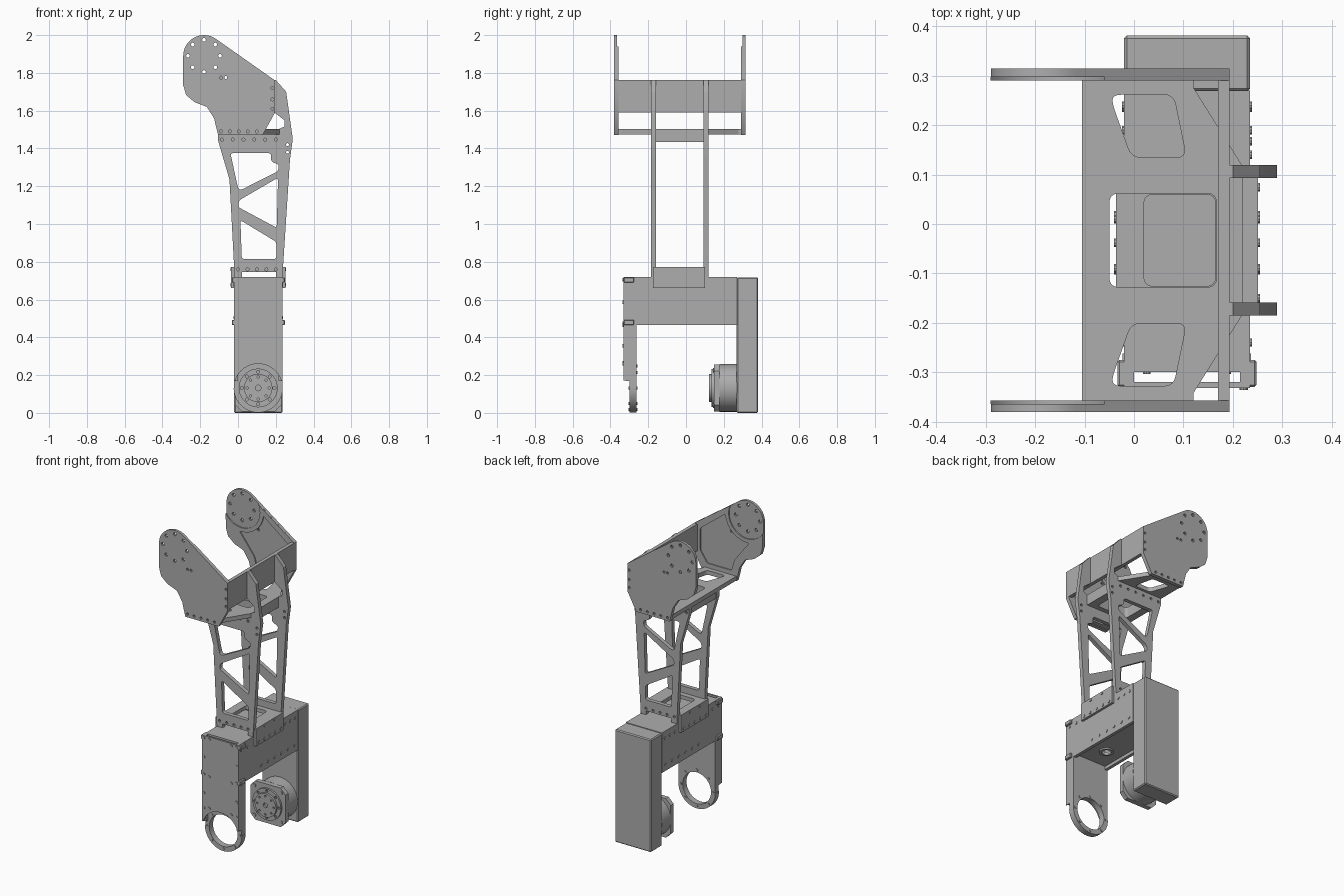
import bpy, bmesh
from math import sin, cos, radians, pi
from mathutils import Matrix, Vector

if "Cube" in bpy.data.objects:
    bpy.data.objects.remove(bpy.data.objects["Cube"])

grey = bpy.data.materials.new("machined grey")
grey.use_nodes = True
grey.diffuse_color = (0.42, 0.42, 0.42, 1)
grey.node_tree.nodes["Principled BSDF"].inputs["Base Color"].default_value = (0.42, 0.42, 0.42, 1)

YC = -0.033            # middle of the upper frame
HX, HZ = 0.107, 0.132  # lower joint axis
TX, TZ = -0.18, 1.89   # upper joint axis


def finish(name, mesh):
    mesh.materials.clear()
    mesh.materials.append(grey)
    obj = bpy.data.objects.new(name, mesh)
    bpy.context.collection.objects.link(obj)
    bpy.ops.object.select_all(action='DESELECT')
    obj.select_set(True)
    bpy.context.view_layer.objects.active = obj
    bpy.ops.object.shade_smooth_by_angle(angle=radians(30))
    return obj


def arc(cx, cz, r, a0, a1, n=16):
    angles = [radians(a0 + (a1 - a0) * i / n) for i in range(n + 1)]
    return [(cx + r * cos(a), cz + r * sin(a)) for a in angles]


def circle(cx, cz, r, n=32):
    return arc(cx, cz, r, 0, 360, n)[:-1]


def ring_of(cx, cz, radius, count, r):
    return [circle(x, z, r, 10) for x, z in circle(cx, cz, radius, count)]


def row(x0, x1, z, count, r=0.008):
    return [circle(x0 + (x1 - x0) * i / (count - 1), z, r, 10) for i in range(count)]


def rounded(points, r=0.02):
    """Soften every corner of a polygon."""
    out = []
    for i, p in enumerate(points):
        p = Vector(p)
        a, b = Vector(points[i - 1]) - p, Vector(points[(i + 1) % len(points)]) - p
        a, b = [p + d.normalized() * min(r, d.length * 0.4) for d in (a, b)]
        for t in (0, 0.25, 0.5, 0.75, 1):
            out.append(tuple(a * (1 - t) ** 2 + p * 2 * t * (1 - t) + b * t * t))
    return out


def rect(x0, x1, z0, z1):
    return [(x0, z0), (x1, z0), (x1, z1), (x0, z1)]


def plate(name, outline, lo, hi, holes=(), flat=False):
    """Extrude an outline with holes along y, or along z when flat."""
    cu = bpy.data.curves.new(name, 'CURVE')
    cu.dimensions, cu.fill_mode = '2D', 'BOTH'
    cu.extrude = (hi - lo) / 2
    for loop in [outline, *holes]:
        sp = cu.splines.new('POLY')
        sp.points.add(len(loop) - 1)
        for pt, (u, v) in zip(sp.points, loop):
            pt.co = (u, v, 0, 1)
        sp.use_cyclic_u = True
    tmp = bpy.data.objects.new(name, cu)
    bpy.context.collection.objects.link(tmp)
    mesh = bpy.data.meshes.new_from_object(tmp)
    bpy.data.objects.remove(tmp)
    mid = (lo + hi) / 2
    mesh.transform(Matrix.Translation((0, 0, mid)) if flat else
                   Matrix.Translation((0, mid, 0)) @ Matrix.Rotation(pi / 2, 4, 'X'))
    bm = bmesh.new()
    bm.from_mesh(mesh)
    bmesh.ops.remove_doubles(bm, verts=bm.verts, dist=1e-5)
    bmesh.ops.recalc_face_normals(bm, faces=bm.faces)
    bm.to_mesh(mesh)
    bm.free()
    return finish(name, mesh)


def box(name, x0, x1, y0, y1, z0, z1, bevel=0):
    bm = bmesh.new()
    bmesh.ops.create_cube(bm, size=1)
    for v in bm.verts:
        v.co = ((x0 + x1) / 2 + v.co.x * (x1 - x0), (y0 + y1) / 2 + v.co.y * (y1 - y0),
                (z0 + z1) / 2 + v.co.z * (z1 - z0))
    if bevel:
        bmesh.ops.bevel(bm, geom=bm.edges[:], offset=bevel, segments=1, affect='EDGES')
    mesh = bpy.data.meshes.new(name)
    bm.to_mesh(mesh)
    bm.free()
    return finish(name, mesh)


def bolts(name, spots, normal, r=0.009, h=0.008):
    """Short bolt heads in one object, facing along the normal."""
    bm = bmesh.new()
    turn = Vector(normal).to_track_quat('Z', 'Y').to_matrix().to_4x4()
    for s in spots:
        bmesh.ops.create_cone(bm, cap_ends=True, segments=10, radius1=r, radius2=r, depth=h,
                              matrix=Matrix.Translation(s) @ turn)
    mesh = bpy.data.meshes.new(name)
    bm.to_mesh(mesh)
    bm.free()
    return finish(name, mesh)


# Upper side plates: thin sheet plus a raised inner rim around a pocket
lower_edge = [(-0.29, 1.735), (-0.275, 1.683), (-0.23, 1.645), (-0.165, 1.62),
              (-0.127, 1.56), (-0.105, 1.47), (0.13, 1.47), (0.193, 1.585), (0.193, 1.762)]
sheet = arc(TX, TZ, 0.11, 55, 180) + lower_edge
rim = arc(TX, TZ, 0.13, 22, -148) + lower_edge
pocket = rounded(arc(TX, TZ, 0.155, -5, -95, 8) +
                 [(-0.09, 1.6), (-0.07, 1.53), (0.1, 1.53), (0.15, 1.6), (0.15, 1.74)], 0.01)
holes = (ring_of(TX, TZ, 0.085, 8, 0.01) + row(-0.09, -0.065, 1.775, 2)
         + row(-0.09, 0.1, 1.49, 5))
edge_holes = [circle(0.182, z, 0.008, 10) for z in (1.61, 1.66, 1.72)]
for side, s in (("front", -1), ("back", 1)):
    def span(a, b):
        return sorted((YC + s * a, YC + s * b))
    plate(side + "_joint_plate", sheet, *span(0.331, 0.348), holes + edge_holes)
    plate(side + "_joint_plate_rim", rim, *span(0.324, 0.331), [pocket] + holes[-5:])

# Upper cross wall and floor
box("upper_cross_wall", 0.17, 0.193, YC - 0.331, YC + 0.331, 1.59, 1.762)
window = [(-0.04, 0.295), (0.08, 0.295), (0.106, 0.168), (-0.005, 0.168), (-0.045, 0.28)]
middle = rounded(rect(-0.05, 0.167, YC - 0.095, YC + 0.095))
corner = [(0.22, 0.15), (0.12, 0.31), (0.12, 0.331), (-0.105, 0.331)]
floor = [(x, YC + y) for x, y in corner] + [(x, YC - y) for x, y in reversed(corner)]
plate("upper_floor", floor, 1.475, 1.502,
      [middle] + [rounded([(x, YC + s * y) for x, y in window]) for s in (1, -1)], True)
plate("floor_rib", rect(-0.1, 0.22, YC - 0.125, YC + 0.125), 1.435, 1.475, [middle], True)

# Truss struts
strut = [(-0.02, 0.72), (-0.022, 0.8), (-0.045, 1.235), (-0.105, 1.44), (-0.105, 1.475),
         (0.22, 1.475), (0.22, 1.505), (0.245, 1.515), (0.245, 1.55), (0.193, 1.59),
         (0.193, 1.762), (0.2, 1.762), (0.255, 1.7), (0.29, 1.45), (0.275, 1.34),
         (0.235, 0.72), (0.2, 0.72), (0.2, 0.745), (0.02, 0.745), (0.02, 0.72)]
openings = [[(-0.04, 1.375), (0.175, 1.375), (0.175, 1.33), (0.217, 1.315), (0.213, 1.28),
             (0.015, 1.18), (0.0, 1.19)],
            [(0.005, 1.125), (0.212, 1.245), (0.205, 0.98), (0.0, 1.09)],
            [(0.013, 1.02), (0.203, 0.905), (0.203, 0.815), (0.02, 0.815)]]
strut_holes = ([rounded(o, 0.015) for o in openings] + row(-0.085, 0.2, 1.447, 6)
               + row(0, 0.2, 0.76, 5) + [circle(0.262, z, 0.008, 10) for z in (1.38, 1.42)])
for side, s in (("front", -1), ("back", 1)):
    plate(side + "_strut", strut, YC + s * 0.139 - 0.013, YC + s * 0.139 + 0.013, strut_holes)

# Saddle bracket joining the struts to the lower body
plate("saddle_top", rect(-0.035, 0.25, YC - 0.126, YC + 0.126), 0.748, 0.772,
      [rounded(rect(0.02, 0.165, YC - 0.093, YC + 0.093))], True)
for name, x, out in (("right", -0.036, -1), ("left", 0.236, 1)):
    box(name + "_saddle_cheek", x, x + 0.015, -0.175, 0.1, 0.66, 0.772)
    face = x + (0.015 if out > 0 else 0)
    bolts(name + "_saddle_bolts", [(face, -0.15 + i * 0.056, 0.678) for i in range(5)]
          + [(face, y, 0.76) for y in (-0.09, 0.01)], (out, 0, 0))

# Lower body: hollow beam with a recessed underside
box("beam_top", -0.02, 0.235, -0.3, 0.27, 0.7, 0.72)
for name, x, out in (("right", -0.02, -1), ("left", 0.215, 1)):
    box(name + "_beam_wall", x, x + 0.02, -0.3, 0.27, 0.465, 0.7)
    face = x + (0.02 if out > 0 else 0)
    bolts(name + "_beam_bolts", [(face, -0.1 + i * 0.067, 0.505) for i in range(6)]
          + [(face, y, 0.678) for y in (-0.3, -0.24, 0.14, 0.19, 0.24)], (out, 0, 0))
    # side of the front leg and its corner lugs
    box(name + "_leg_side", x, x + 0.02, -0.32, -0.3, 0.17, 0.72)
    for z in (0.465, 0.69):
        box(name + "_corner_lug", x + 0.01 + out * 0.013 - 0.01, x + 0.01 + out * 0.013 + 0.01,
            -0.33, -0.275, z, z + 0.028, 0.004)
plate("beam_floor", rect(0, 0.215, -0.26, 0.27), 0.485, 0.5,
      [circle(HX, -0.12, 0.035, 20)], True)
plate("cable_grommet", circle(HX, -0.12, 0.042, 20), 0.476, 0.485,
      [circle(HX, -0.12, 0.028, 20)], True)

# Front leg: outer cover and inner plate with a bearing ring
cover = [(-0.02, 0.72), (-0.02, 0.172)] + arc(HX, HZ, 0.128, 162, 18) + [(0.235, 0.172), (0.235, 0.72)]
plate("front_cover", cover, -0.332, -0.32)
bolts("cover_bolts", [(x, -0.332, z) for x in (-0.008, 0.222)
                      for z in (0.26, 0.355, 0.475, 0.585, 0.705)]
      + [(x, -0.332, z) for x in (0.03, 0.185) for z in (0.265, 0.465, 0.705)], (0, -1, 0))
leg = [(-0.02, 0.7), (-0.02, HZ)] + arc(HX, HZ, 0.13, 180, 360, 24) + [(0.235, HZ), (0.235, 0.7)]
plate("front_leg_plate", leg, -0.3, -0.262, [circle(HX, HZ, 0.1, 40)])
for y, d in ((-0.3, -1), (-0.262, 1)):
    bolts("ring_bolts", [(x, y, z) for x, z in circle(HX, HZ, 0.115, 8)], (0, d, 0), 0.008)

# Rear housing and actuator
box("rear_housing", -0.02, 0.235, 0.268, 0.382, 0, 0.718, 0.006)
plate("actuator_drum", circle(HX, HZ, 0.126, 48), 0.178, 0.27)
c = 0.035
flange = [(HX + sx * a, HZ + sz * b) for sx, sz, order in ((1, 1, 0), (-1, 1, 1), (-1, -1, 0), (1, -1, 1))
          for a, b in (((0.124, 0.124 - c), (0.124 - c, 0.124)), ((0.124 - c, 0.124), (0.124, 0.124 - c)))[order]]
plate("actuator_flange", flange, 0.148, 0.178)
plate("actuator_hub", circle(HX, HZ, 0.1, 40), 0.136, 0.148, ring_of(HX, HZ, 0.086, 8, 0.008))
plate("actuator_face", circle(HX, HZ, 0.075, 40), 0.122, 0.136,
      [circle(HX, HZ, 0.015, 16)] + ring_of(HX, HZ, 0.058, 8, 0.006))
bolts("flange_bolts", [(HX + sx * 0.094, 0.148, HZ + sz * 0.094) for sx in (-1, 1) for sz in (-1, 1)],
      (0, -1, 0), 0.011, 0.012)
